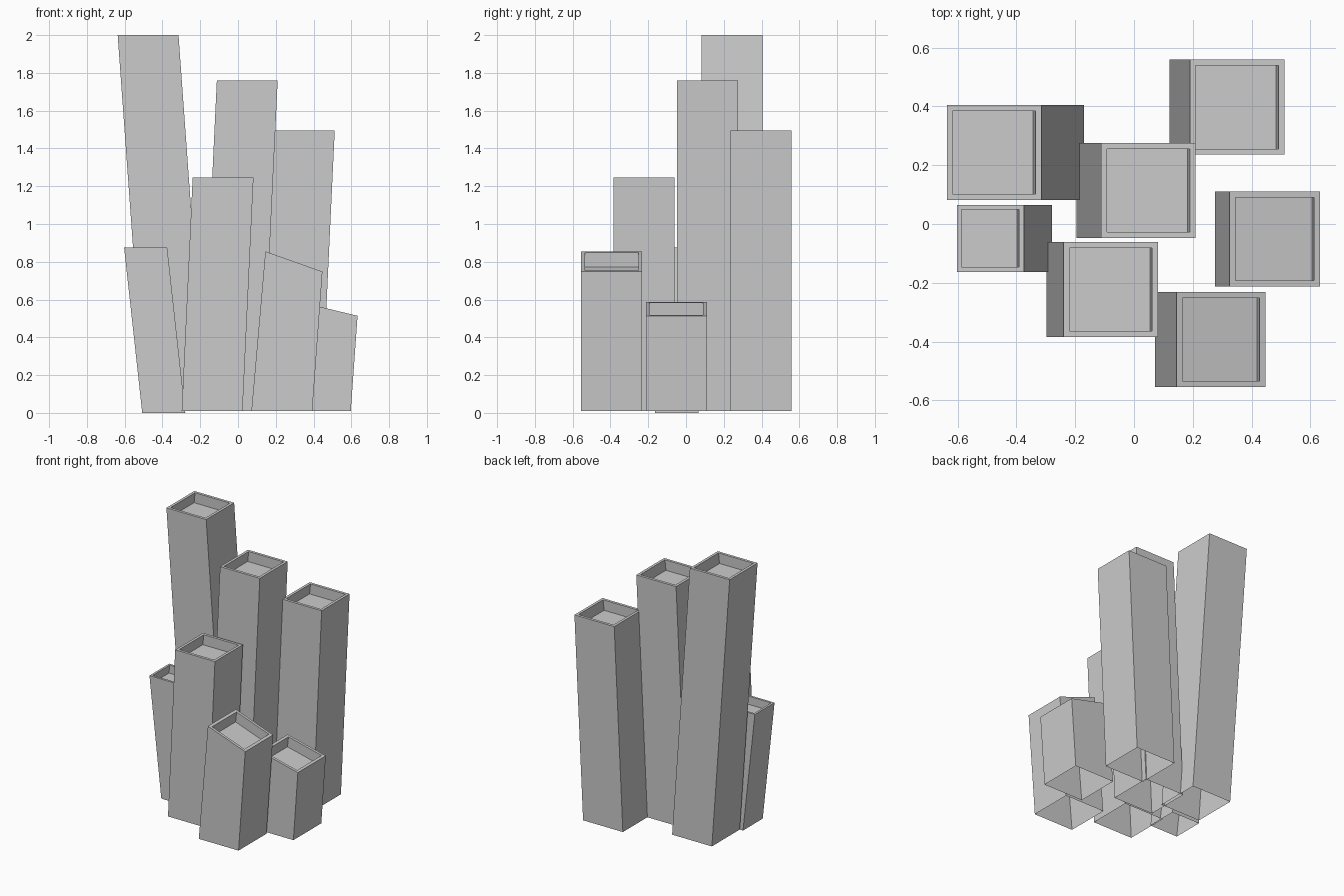
import bpy, bmesh

if "Cube" in bpy.data.objects:
    bpy.data.objects.remove(bpy.data.objects["Cube"])


def column(name, bottom_x, top_x, width, y0, depth_y, z0, z_left, z_right, scale=1.0):
    """Leaning square tube, open below, with a recessed cap on top."""
    rim, sink, shift = 0.02 * scale, 0.075 * scale, -0.008 * scale
    slope = (z_right - z_left) / width[1]
    bm = bmesh.new()

    def ring(xa, xb, ya, yb, za, zb):
        return [bm.verts.new(p) for p in
                ((xa, ya, za), (xb, ya, zb), (xb, yb, zb), (xa, yb, za))]

    y1 = y0 + depth_y
    tx1 = top_x + width[1]
    za, zb = z_left + slope * rim, z_right - slope * rim
    rings = [
        ring(bottom_x, bottom_x + width[0], y0, y1, z0, z0),
        ring(top_x, tx1, y0, y1, z_left, z_right),
        ring(top_x + rim, tx1 - rim, y0 + rim, y1 - rim, za, zb),
        ring(top_x + rim + shift, tx1 - rim + shift, y0 + rim, y1 - rim,
             za - sink, zb - sink),
    ]
    # Outer walls, rim and recess walls
    for a, b in zip(rings, rings[1:]):
        for i in range(4):
            j = (i + 1) % 4
            bm.faces.new((a[i], a[j], b[j], b[i]))
    # Recess floor
    bm.faces.new(rings[-1])
    mesh = bpy.data.meshes.new(name)
    bm.to_mesh(mesh)
    bm.free()
    obj = bpy.data.objects.new(name, mesh)
    bpy.context.collection.objects.link(obj)


W = (0.322, 0.322)
# Flat-topped tall columns
column("tallest_column", -0.493, -0.637, W, 0.082, 0.323, 0.01, 2.0, 2.0)
column("centre_column", -0.195, -0.112, W, -0.048, 0.323, 0.01, 1.76, 1.76)
column("back_column", 0.12, 0.19, W, 0.236, 0.323, 0.01, 1.495, 1.495)
column("front_column", -0.298, -0.24, W, -0.384, 0.323, 0.01, 1.245, 1.245)
# Thin small column
column("small_column", -0.507, -0.603, (0.228, 0.228), -0.163, 0.228, 0.0,
       0.875, 0.875, 0.8)
# Short columns with slanted tops
column("slanted_front_column", 0.071, 0.145, (0.322, 0.302), -0.555, 0.323, 0.01,
       0.855, 0.748)
column("slanted_side_column", 0.275, 0.325, (0.322, 0.308), -0.212, 0.323, 0.01,
       0.588, 0.514)
